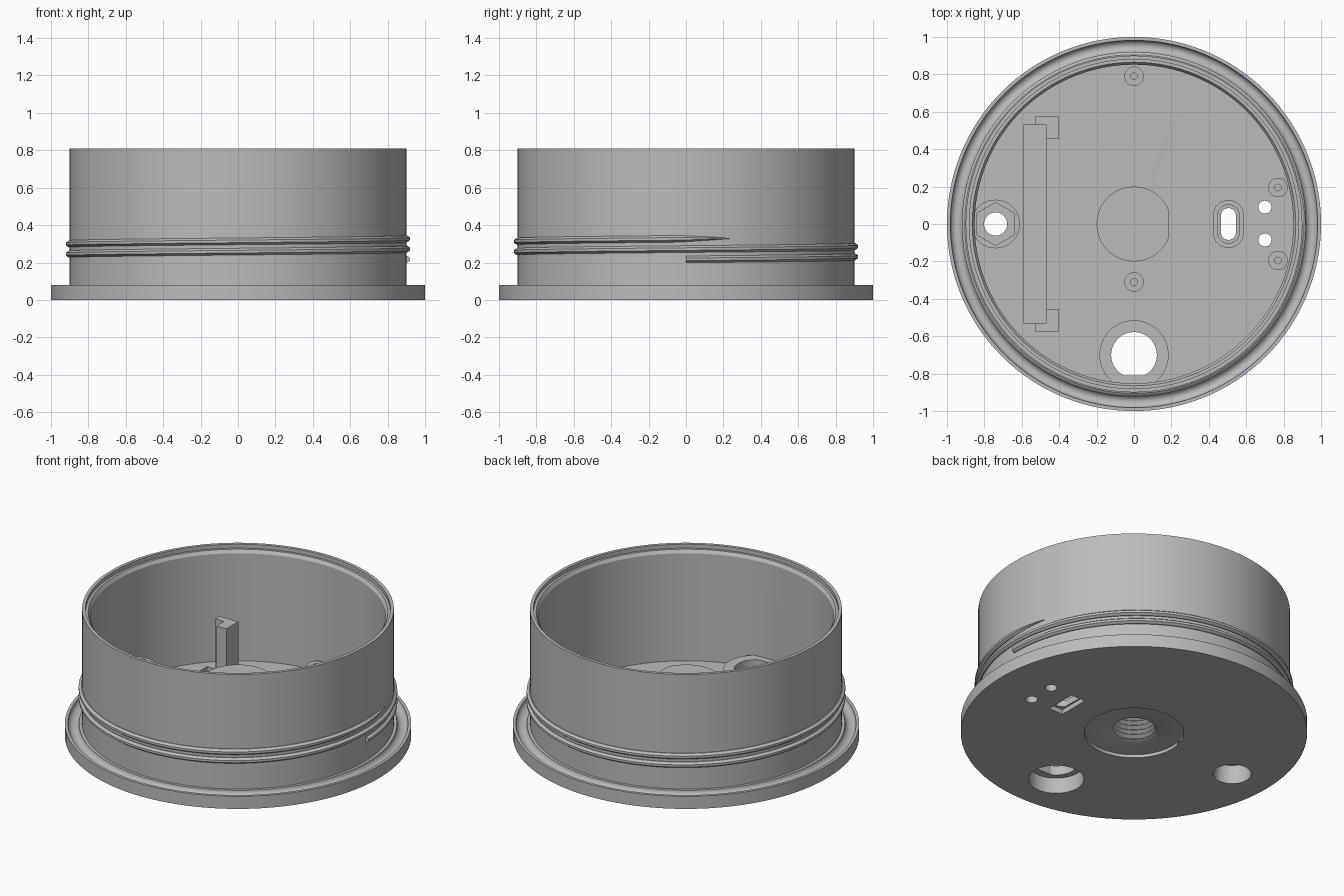
import bpy, bmesh, math
from mathutils import Matrix

cube = bpy.data.objects.get("Cube")
if cube:
    bpy.data.objects.remove(cube, do_unlink=True)

gray = bpy.data.materials.new("plain gray")
gray.use_nodes = True
color = (0.5, 0.5, 0.5, 1)
gray.diffuse_color = color
gray.node_tree.nodes["Principled BSDF"].inputs["Base Color"].default_value = color

FLOOR = 0.08


def finish(bm, name):
    bmesh.ops.recalc_face_normals(bm, faces=bm.faces)
    mesh = bpy.data.meshes.new(name)
    bm.to_mesh(mesh)
    bm.free()
    mesh.materials.append(gray)
    ob = bpy.data.objects.new(name, mesh)
    bpy.context.collection.objects.link(ob)
    return ob


def revolve(name, profile, steps=128):
    """Turn an (r, z) profile that may start and end on the axis."""
    bm = bmesh.new()
    vs = [bm.verts.new((r, 0, z)) for r, z in profile]
    es = [bm.edges.new(p) for p in zip(vs, vs[1:])]
    bmesh.ops.spin(bm, geom=vs + es, cent=(0, 0, 0), axis=(0, 0, 1),
                   angle=math.tau, steps=steps, use_duplicate=False)
    bmesh.ops.remove_doubles(bm, verts=bm.verts, dist=1e-5)
    return finish(bm, name)


def prism(name, outline, z0, z1):
    bm = bmesh.new()
    face = bm.faces.new([bm.verts.new((x, y, z0)) for x, y in outline])
    top = bmesh.ops.extrude_face_region(bm, geom=[face])["geom"]
    bmesh.ops.translate(bm, vec=(0, 0, z1 - z0),
                        verts=[v for v in top if isinstance(v, bmesh.types.BMVert)])
    return finish(bm, name)


def cyl(name, x, y, r, z0, z1, n=48, turn=0.0):
    pts = [(x + r * math.cos(turn + math.tau * i / n),
            y + r * math.sin(turn + math.tau * i / n)) for i in range(n)]
    return prism(name, pts, z0, z1)


def box(name, x0, x1, y0, y1, z0, z1):
    return prism(name, [(x0, y0), (x1, y0), (x1, y1), (x0, y1)], z0, z1)


def stadium(name, x, hx, hy, z0, z1, n=16):
    pts = []
    for side in (1, -1):
        for i in range(n + 1):
            a = math.pi * i / n
            pts.append((x + side * hx * math.cos(a), side * (hy - hx + hx * math.sin(a))))
    return prism(name, pts, z0, z1)


def cut(targets, *cutters):
    for cutter in cutters:
        cutter.hide_render = True
        for ob in targets:
            mod = ob.modifiers.new("cut", 'BOOLEAN')
            mod.operation, mod.solver, mod.object = 'DIFFERENCE', 'EXACT', cutter
            bpy.context.view_layer.objects.active = ob
            bpy.ops.object.modifier_apply(modifier=mod.name)
        bpy.data.objects.remove(cutter, do_unlink=True)


# Cup with flange, rounded seal groove and stepped rim
groove = [(0.95 + 0.032 * math.cos(math.pi * i / 12),
           FLOOR - 0.032 * math.sin(math.pi * i / 12)) for i in range(13)]
body = revolve("cup_body", [(0, 0), (1, 0), (1, FLOOR)] + groove +
               [(0.9, FLOOR), (0.9, 0.81), (0.88, 0.81), (0.88, 0.785), (0.865, 0.785),
                (0.852, 0.765), (0.852, FLOOR), (0, FLOOR)])

# Raised parts on the floor
base = FLOOR - 0.01
center_boss = cyl("center_boss", 0, 0, 0.2, base, 0.36, 64)
nut_boss = cyl("nut_boss", -0.74, 0, 0.13, base, 0.25)
port_boss = cyl("port_boss", 0, -0.7, 0.185, base, 0.16, 64)
slot_rim = stadium("slot_rim", 0.505, 0.083, 0.128, base, 0.1)
posts = [cyl("screw_post", x, y, 0.052, base, 0.15, 32)
         for x, y in ((0, 0.79), (0, -0.31), (0.77, 0.195), (0.77, -0.195))]
brackets = [box("board_bracket", -0.53, -0.4, min(s * 0.455, s * 0.575),
                max(s * 0.455, s * 0.575), 0.04, 0.4) for s in (1, -1)]

# Board slot and screw holes
cut([body] + brackets, box("cutter", -0.59, -0.47, -0.53, 0.53, 0.055, 0.6))
for post in posts:
    x, y = (sum(v.co[i] for v in post.data.vertices) / len(post.data.vertices) for i in (0, 1))
    cut([post], cyl("cutter", x, y, 0.018, 0.1, 0.3, 16))

# Center mount: shallow recess and threaded blind hole, one flat side
cut([center_boss], box("cutter", 0.185, 0.3, -0.3, 0.3, 0, 0.5))
ridges = [(0.145 if i % 2 else 0.122, 0.03 + 0.015 * i) for i in range(16)]
cut([body, center_boss], revolve("cutter", [(0, -0.1), (0.287, -0.1), (0.287, 0.02),
                                            (0.148, 0.02)] + ridges + [(0, 0.28)], 64))

# Hexagonal nut pocket with through hole
cut([body, nut_boss], cyl("cutter", -0.74, 0, 0.11, -0.1, 0.12),
    cyl("cutter", -0.74, 0, 0.062, -0.1, 0.5),
    cyl("cutter", -0.74, 0, 0.115, 0.18, 0.5, 6, math.pi / 6))

# Large port with wider bore below and a flat at the outer edge
opening = cyl("cutter", 0, -0.7, 0.122, -0.1, 0.5, 64)
cut([opening], box("cutter", -0.3, 0.3, -1, -0.81, -0.2, 0.6))
cut([body, port_boss], opening, cyl("cutter", 0, -0.7, 0.16, -0.1, 0.1, 64))

# Connector slot and small light holes
cut([body, slot_rim], stadium("cutter", 0.505, 0.04, 0.085, -0.1, 0.3),
    stadium("cutter", 0.505, 0.058, 0.103, 0.07, 0.3),
    box("cutter", 0.455, 0.555, -0.1, 0.1, -0.1, 0.03))
for y in (0.09, -0.085):
    cut([body], cyl("cutter", 0.7, y, 0.035, -0.1, 0.3, 24))

# Outer helical thread, tapering off at its upper end
bm = bmesh.new()
N, END = 264, 2 * math.tau + 0.26
section = [(0.89, -0.018), (0.905, -0.018), (0.92, -0.007), (0.92, 0.007),
           (0.905, 0.018), (0.89, 0.018)]
rings = []
for i in range(N + 1):
    a = END * i / N
    k = min(1, 0.15 + (END - a) / 0.35)
    rings.append([bm.verts.new(((0.89 + (r - 0.89) * (0.4 + 0.6 * k)) * math.cos(a),
                                (0.89 + (r - 0.89) * (0.4 + 0.6 * k)) * math.sin(a),
                                0.217 + 0.055 * a / math.tau + dz * k)) for r, dz in section])
for p, q in zip(rings, rings[1:]):
    for j in range(len(section)):
        m = (j + 1) % len(section)
        bm.faces.new((p[j], p[m], q[m], q[j]))
bm.faces.new(rings[0])
bm.faces.new(rings[-1])
thread = finish(bm, "outer_thread")

# Smooth round surfaces, sharp edges kept
bpy.ops.object.select_all(action='DESELECT')
for ob in [body, center_boss, nut_boss, port_boss, slot_rim, thread] + posts + brackets:
    ob.select_set(True)
bpy.context.view_layer.objects.active = body
bpy.ops.object.shade_smooth_by_angle(angle=math.radians(25))
